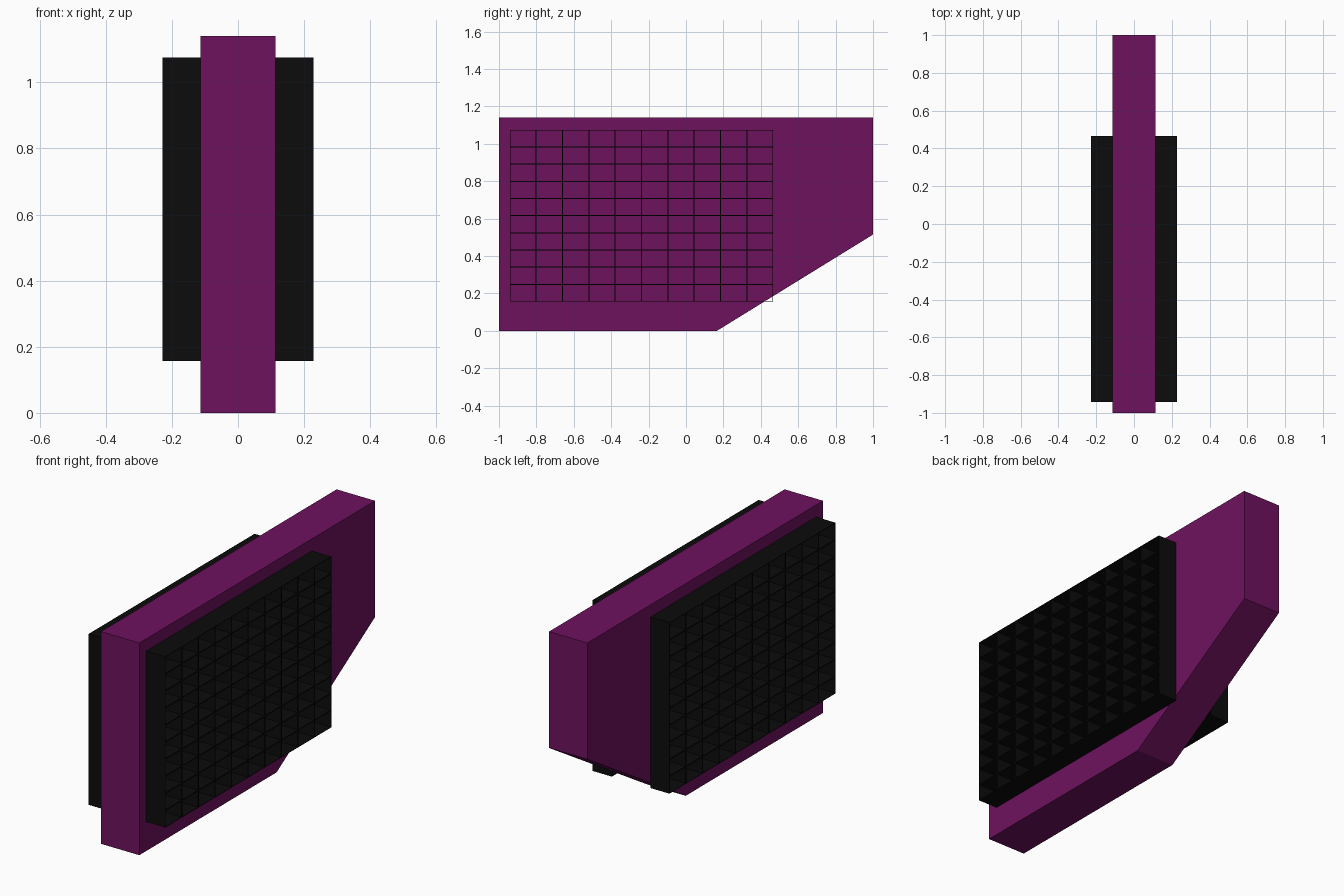
import bpy, bmesh
from mathutils import Matrix

if "Cube" in bpy.data.objects:
    bpy.data.objects.remove(bpy.data.objects["Cube"])

HALF = 0.114          # half thickness of the slab
OUTER = 0.228         # outer reach of the louvre grids
WALL = 0.003          # half thickness of a grid wall


def material(name, rgb):
    m = bpy.data.materials.new(name)
    m.diffuse_color = (*rgb, 1)
    m.use_nodes = True
    m.node_tree.nodes["Principled BSDF"].inputs["Base Color"].default_value = m.diffuse_color
    return m


def make_object(name, bm, mat):
    bmesh.ops.recalc_face_normals(bm, faces=bm.faces)
    mesh = bpy.data.meshes.new(name)
    bm.to_mesh(mesh)
    bm.free()
    mesh.materials.append(mat)
    ob = bpy.data.objects.new(name, mesh)
    bpy.context.collection.objects.link(ob)
    return ob


def extrude_x(bm, distance):
    res = bmesh.ops.extrude_face_region(bm, geom=bm.faces[:])
    verts = [g for g in res["geom"] if isinstance(g, bmesh.types.BMVert)]
    bmesh.ops.translate(bm, verts=verts, vec=(distance, 0, 0))


purple = material("purple", (0.156, 0.006, 0.114))
black = material("black", (0.0035, 0.0035, 0.0035))

# Slab: side profile with a sloping lower rear edge
profile = [(-1, 0), (0.165, 0), (1, 0.515), (1, 1.14), (-1, 1.14)]
bm = bmesh.new()
bm.faces.new([bm.verts.new((-HALF, y, z)) for y, z in profile])
extrude_x(bm, 2 * HALF)
make_object("slab", bm, purple)

# Open 10 x 10 lattice, mirrored on both sides of the slab
y0, y1, z0, z1 = -0.942, 0.466, 0.157, 1.075
bm = bmesh.new()
to_side = (Matrix.Translation((HALF, (y0 + y1) / 2, (z0 + z1) / 2))
           @ Matrix(((0, 0, 1, 0), (y1 - y0, 0, 0, 0),
                     (0, z1 - z0, 0, 0), (0, 0, 0, 1))))
bmesh.ops.create_grid(bm, x_segments=10, y_segments=10, size=0.5, matrix=to_side)
cells = bm.faces[:]
bmesh.ops.inset_individual(bm, faces=cells, thickness=WALL, use_even_offset=True)
bmesh.ops.delete(bm, geom=cells, context='FACES')
extrude_x(bm, OUTER - HALF)
grid = make_object("side_grids", bm, black)
mirror = grid.modifiers.new("mirror", 'MIRROR')
mirror.use_axis[0] = True
mirror.use_mirror_merge = False
